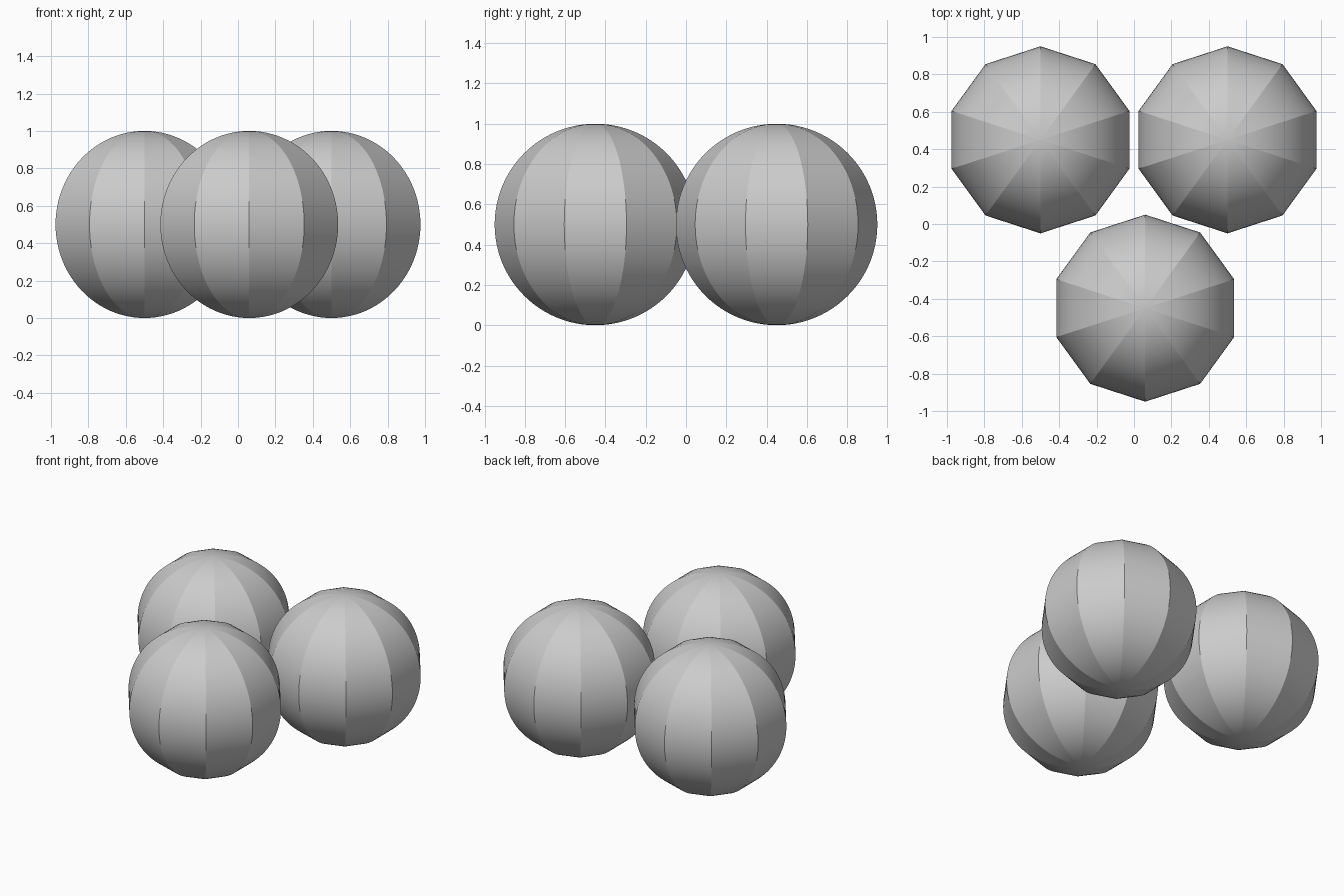
import bpy

if "Cube" in bpy.data.objects:
    bpy.data.objects.remove(bpy.data.objects["Cube"])

RADIUS = 0.5


def ball(name, x, y):
    # Ten-gore ball: round from pole to pole, creased along each meridian
    bpy.ops.mesh.primitive_uv_sphere_add(
        segments=10, ring_count=48, radius=RADIUS, location=(x, y, RADIUS))
    obj = bpy.context.object
    obj.name = name
    bpy.ops.object.shade_smooth()
    verts = obj.data.vertices
    for edge in obj.data.edges:
        a, b = (verts[i].co for i in edge.vertices)
        edge.use_edge_sharp = abs(a.z - b.z) > 1e-5
    return obj


# Two balls at the back, one in front slightly right of centre
ball("back_left_ball", -0.5, 0.45)
ball("back_right_ball", 0.5, 0.45)
ball("front_ball", 0.06, -0.45)
